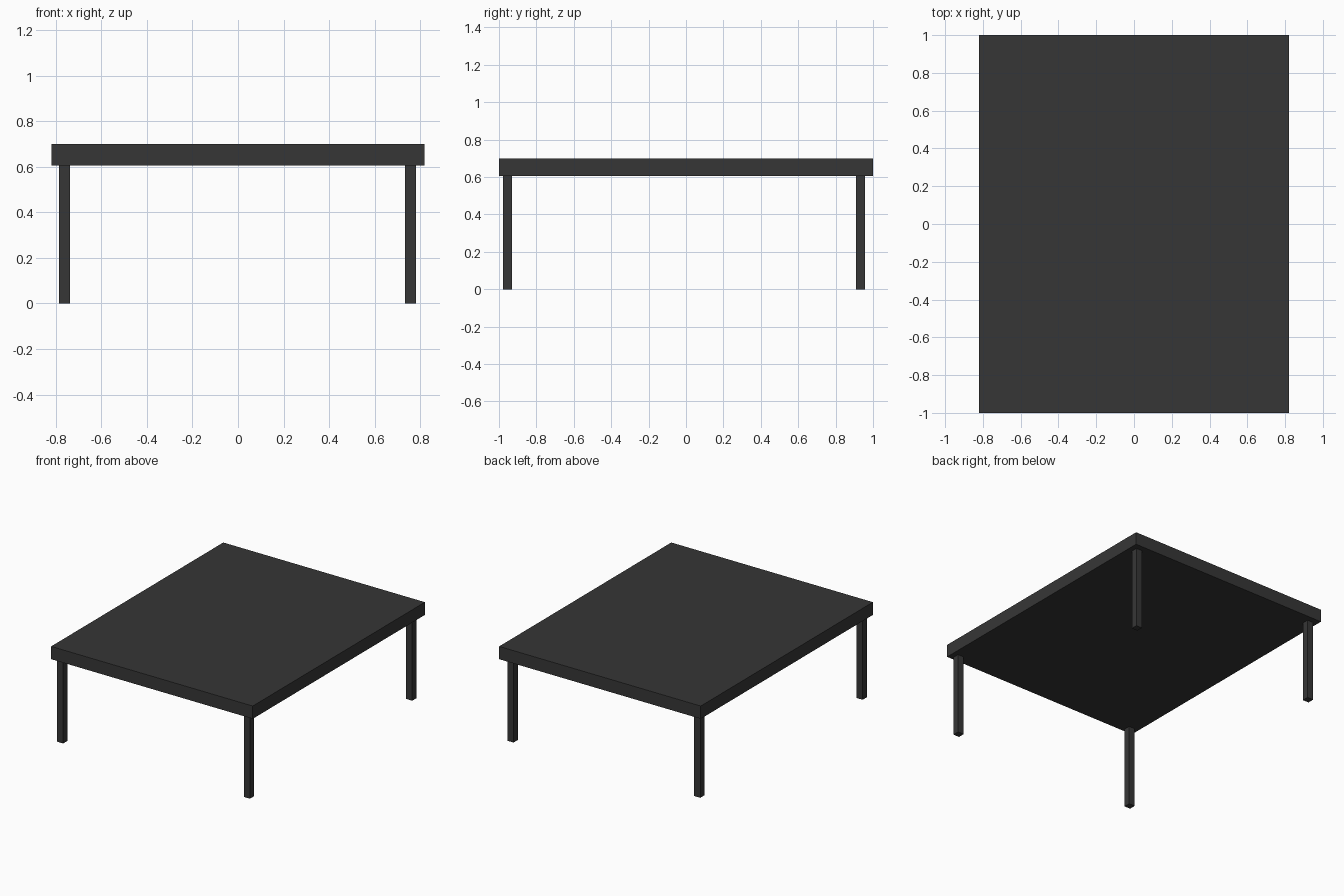
import bpy

default = bpy.data.objects.get("Cube")
if default:
    bpy.data.objects.remove(default, do_unlink=True)

# Single charcoal finish
charcoal = bpy.data.materials.new("charcoal")
charcoal.use_nodes = True
colour = (0.037, 0.037, 0.037, 1)
charcoal.diffuse_color = colour
charcoal.node_tree.nodes["Principled BSDF"].inputs["Base Color"].default_value = colour


def box(name, centre, size):
    bpy.ops.mesh.primitive_cube_add(size=1, location=centre)
    part = bpy.context.object
    part.name = name
    part.scale = size
    bpy.ops.object.transform_apply(location=False, rotation=False, scale=True)
    part.data.materials.append(charcoal)
    return part


TOP = 0.70
UNDERSIDE = 0.606
LEG = 0.049

# Table top slab
box("table_top", (0, 0, (TOP + UNDERSIDE) / 2), (1.64, 2, TOP - UNDERSIDE))

# Square legs, set slightly off centre under the slab
for side, x in (("right", -0.762), ("left", 0.757)):
    for end, y in (("front", -0.954), ("back", 0.933)):
        box(f"{end}_{side}_leg", (x, y, UNDERSIDE / 2), (LEG, LEG, UNDERSIDE))
